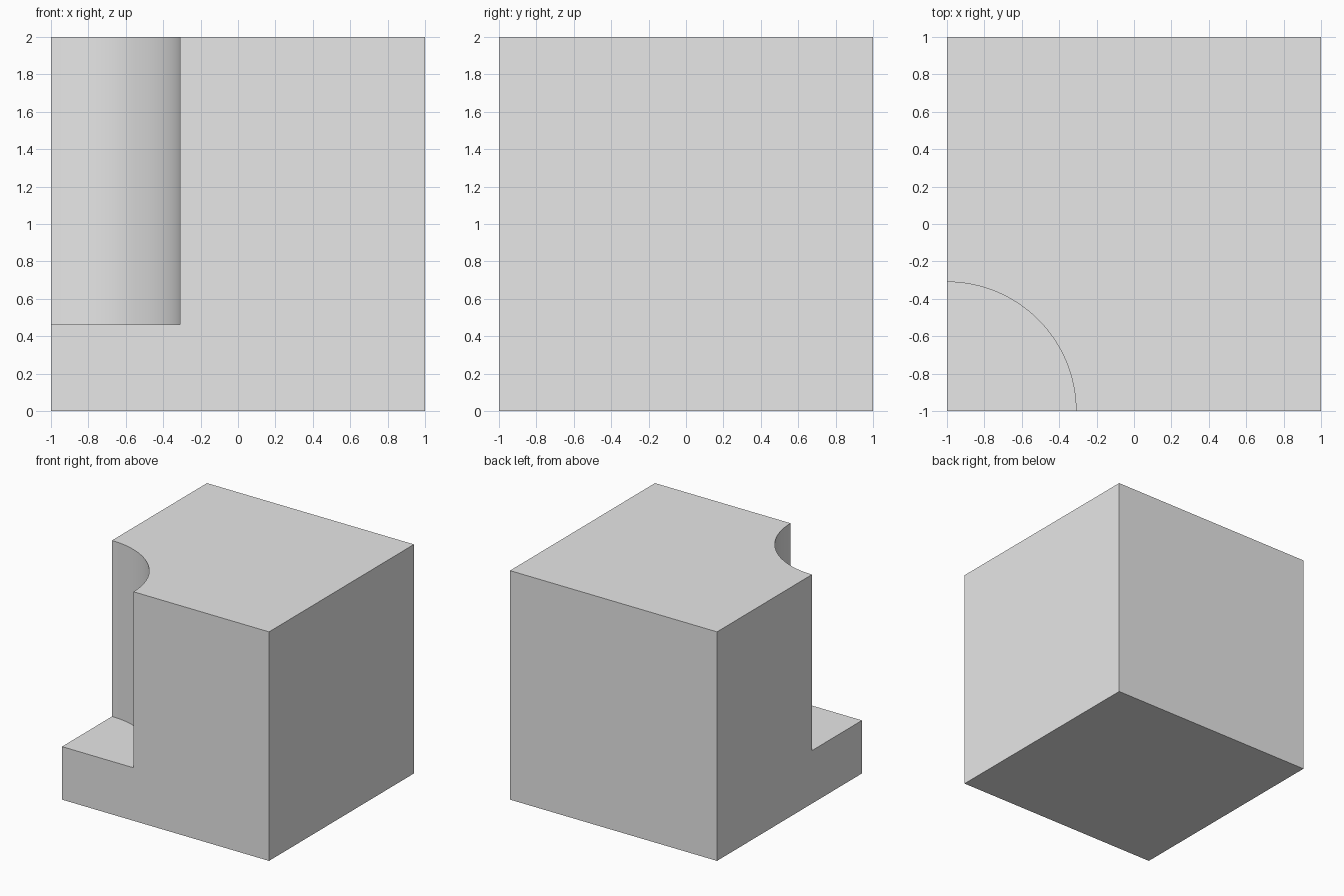
import bpy
import math

default = bpy.data.objects.get("Cube")
if default:
    bpy.data.objects.remove(default, do_unlink=True)

SIZE = 2.0
NOTCH_RADIUS = 0.69
NOTCH_FLOOR = 0.463

# Single grey material
grey = bpy.data.materials.new("light_grey")
grey.use_nodes = True
colour = (0.8, 0.8, 0.8, 1.0)
grey.diffuse_color = colour
grey.node_tree.nodes["Principled BSDF"].inputs["Base Color"].default_value = colour

# Round cutter standing on the front corner
cutter_height = SIZE
bpy.ops.mesh.primitive_cylinder_add(
    vertices=128, radius=NOTCH_RADIUS, depth=cutter_height,
    location=(-SIZE / 2, -SIZE / 2, NOTCH_FLOOR + cutter_height / 2))
cutter = bpy.context.object
cutter.name = "notch_cutter"
cutter.hide_render = True
cutter.data.materials.append(grey)

# Main block
bpy.ops.mesh.primitive_cube_add(size=SIZE, location=(0, 0, SIZE / 2))
block = bpy.context.object
block.name = "notched_block"
block.data.materials.append(grey)

# Cut the quarter-round notch, then drop the cutter
notch = block.modifiers.new("corner_notch", "BOOLEAN")
notch.operation = "DIFFERENCE"
notch.solver = "EXACT"
notch.object = cutter
bpy.ops.object.modifier_apply(modifier=notch.name)
bpy.data.objects.remove(cutter, do_unlink=True)

# Smooth the curved wall, keep the corners crisp
bpy.ops.object.shade_smooth_by_angle(angle=math.radians(30))
